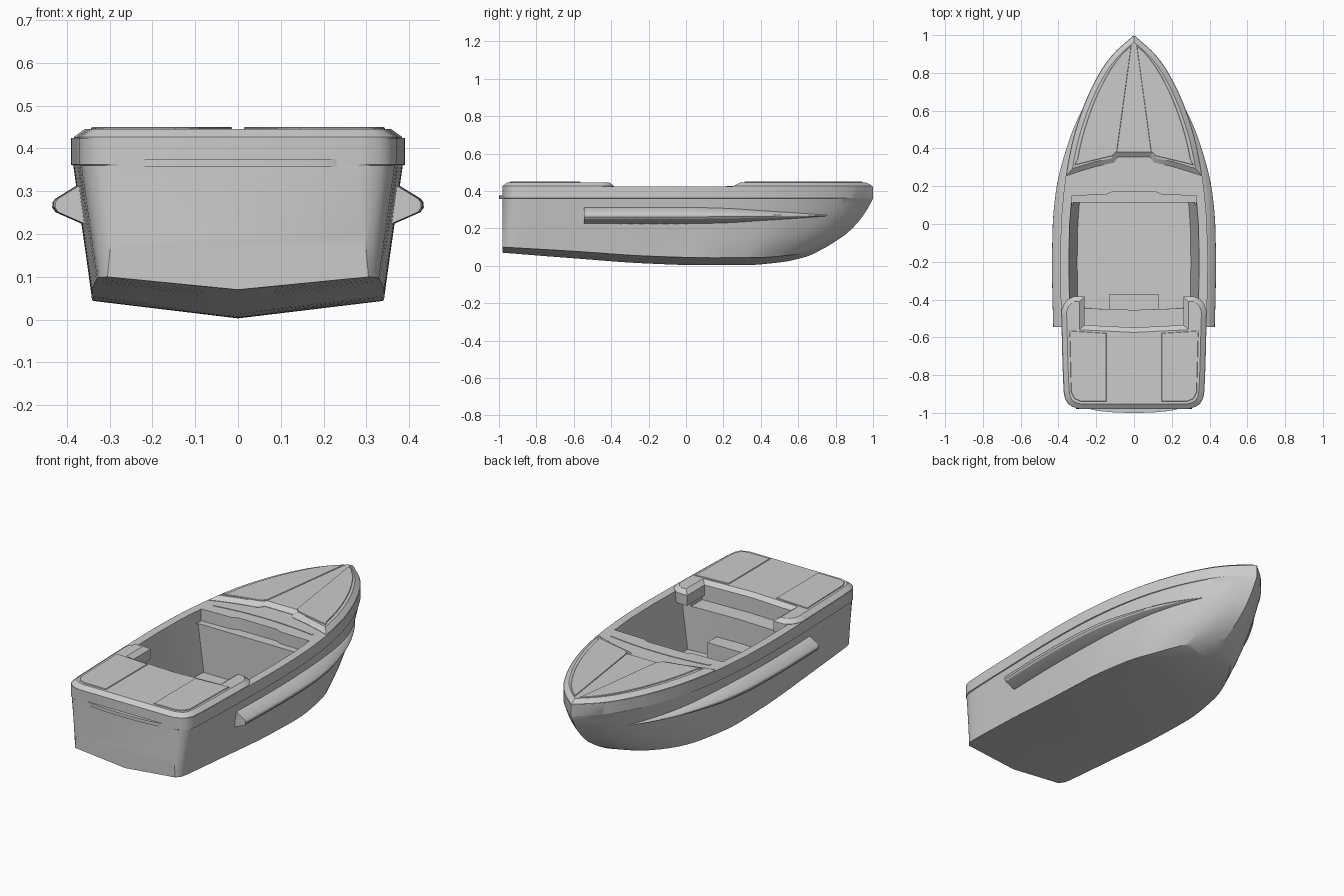
import bpy, bmesh
from math import radians, sin, cos, pi
from mathutils import Vector

if "Cube" in bpy.data.objects:
    bpy.data.objects.remove(bpy.data.objects["Cube"])


def curve(pts):
    """Smooth monotone interpolation through (t, value) pairs."""
    n = len(pts)
    d = [(pts[i+1][1]-pts[i][1])/(pts[i+1][0]-pts[i][0]) for i in range(n-1)]
    m = [d[0]] + [2*a*b/(a+b) if a*b > 0 else 0 for a, b in zip(d, d[1:])] + [d[-1]]

    def f(t):
        t = min(max(t, pts[0][0]), pts[-1][0])
        i = 0
        while i < n-2 and t > pts[i+1][0]:
            i += 1
        h = pts[i+1][0]-pts[i][0]
        s = (t-pts[i][0])/h
        return ((2*s**3-3*s*s+1)*pts[i][1] + (s**3-2*s*s+s)*h*m[i]
                + (3*s*s-2*s**3)*pts[i+1][1] + (s**3-s*s)*h*m[i+1])
    return f


def skin(name, loops, caps=(True, True)):
    """Closed loops of points joined into one skin."""
    bm = bmesh.new()
    rows = [[bm.verts.new(p) for p in loop] for loop in loops]
    for a, b in zip(rows, rows[1:]):
        for i in range(len(a)):
            j = (i+1) % len(a)
            bm.faces.new((a[i], a[j], b[j], b[i]))
    for row, cap in ((rows[0], caps[0]), (rows[-1], caps[1])):
        if cap:
            bm.faces.new(row)
    bmesh.ops.remove_doubles(bm, verts=bm.verts, dist=1e-5)
    bmesh.ops.recalc_face_normals(bm, faces=bm.faces)
    me = bpy.data.meshes.new(name)
    bm.to_mesh(me)
    bm.free()
    ob = bpy.data.objects.new(name, me)
    bpy.context.collection.objects.link(ob)
    return ob


def full(half):
    return half + [(-x, y) for x, y in reversed(half) if x > 1e-6]


def inset(loop, d):
    out = []
    for i, p in enumerate(loop):
        p, a, b = Vector(p), Vector(loop[i-1]), Vector(loop[(i+1) % len(loop)])
        e, g = (p-a).normalized(), (b-p).normalized()
        n1, n2 = Vector((-e.y, e.x)), Vector((-g.y, g.x))
        out.append(tuple(p + (n1+n2)*d/max(1+n1.dot(n2), 0.3)))
    return out


def at(loop, z):
    return [(x, y, z) for x, y in loop]


def slab(name, loop, z0, z1, bevel=0, dz=0):
    return skin(name, [at(loop, z0), at(loop, z1-dz)] + ([at(inset(loop, bevel), z1)] if bevel else []))


# Hull lines: t runs from stern (0) to stem (1)
keel_z = curve([(0, .07), (.22, .04), (.45, .012), (.62, .003), (.74, .003), (.855, .018), (.94, .05), (1, .1)])
chine_z = curve([(0, .1), (.22, .078), (.45, .052), (.65, .043), (.8, .045), (.9, .06), (.96, .08), (1, .1)])
chine_w = curve([(0, .305), (.02, .325), (.05, .33), (.4, .342), (.57, .34), (.74, .30), (.855, .22), (.94, .12), (1, 0)])
sheer_w = curve([(0, .28), (.006, .32), (.018, .35), (.04, .366), (.2, .377), (.394, .385), (.495, .38), (.596, .363),
                 (.697, .33), (.798, .272), (.899, .18), (.95, .108), (1, 0)])
stem_y = curve([(0, .75), (.25, .85), (.5, .917), (.75, .965), (1, 1)])
STERN = -.98


def rim(y):
    return sheer_w((y-STERN)/1.98)*1.015


def side_x(y, z):
    cz = chine_z((y-STERN)/1.88)
    k = (z-cz)/(.36-cz)
    t = (y-STERN)/(stem_y(k)-STERN)
    return chine_w(t)*(1-k) + sheer_w(t)*k


ts = [0, .003, .007, .012, .018, .027] + [.04 + .96*sin(i/44*pi/2) for i in range(45)]


def ring(fn):
    right = [fn(t) for t in ts]
    return right + [(-x, y, z) for x, y, z in reversed(right[:-1])]


def level(k):
    return ring(lambda t: (chine_w(t)*(1-k)+sheer_w(t)*k, STERN+t*(stem_y(k)-STERN),
                           chine_z(t)*(1-k)+.36*k))


loops = [ring(lambda t: (0, STERN+t*(.75-STERN), keel_z(t)))]
loops += [level(k/8) for k in range(9)]
loops += [ring(lambda t, z=z: (sheer_w(t)*1.015, STERN+t*1.98, z)) for z in (.362, .425)]
hull = skin("hull", loops, (False, True))

# Cockpit, dash shelf and rear seat recess cut from the hull
tub = full([(0, -.455), (.25, -.447), (.342, -.44), (.346, -.2), (.342, 0), (.332, .115), (0, .115)])
floor = [(x*.87, y) for x, y in tub]
cutters = [skin("cockpit_cutter", [at(floor, .1), at(tub, .43), at(tub, .5)]),
           slab("dash_shelf_cutter", full([(0, .1), (.329, .1), (.329, .15), (.15, .155), (.115, .17), (0, .17)]), .36, .5),
           slab("seat_recess_cutter", full([(0, -.55), (.28, -.54), (.28, -.43), (0, -.43)]), .34, .5)]
for c in cutters:
    c.hide_render = True
    mod = hull.modifiers.new("cut", 'BOOLEAN')
    mod.operation, mod.solver, mod.object = 'DIFFERENCE', 'EXACT', c
    bpy.context.view_layer.objects.active = hull
    bpy.ops.object.modifier_apply(modifier=mod.name)
    bpy.data.objects.remove(c)

# Raised foredeck with two panels
bow_ys = [.3+.65*i/16 for i in range(17)] + [.97]
slab("foredeck", full([(0, .355), (.085, .355), (.105, .325), (.2, .305), (.3, .275), (rim(.255)-.003, .255)]
     + [(rim(y)-.003, y) for y in bow_ys] + [(0, .997)]), .41, .446, .026, .019)
panel = [(.09, .385), (.115, .36), (.2, .34), (.315, .312)]
panel += [(rim(y)-.047, y) for y in bow_ys if .33 < y < .91] + [(.014, .945)]
# Raised aft deck with arms and two panels
aft_ys = [STERN+.006, -.965, -.95, -.92, -.88, -.8, -.7, -.6, -.5, -.46]
slab("aft_deck", full([(0, STERN), (.28, STERN)] + [(rim(y)-.003, y) for y in aft_ys]
     + [(.37, -.425), (.35, -.4), (.32, -.385), (.262, -.385), (.262, -.535), (0, -.548)]), .37, .446, .026, .019)
aft = [(.145, -.94), (.28, -.94), (.315, -.925), (.333, -.89), (.34, -.6), (.343, -.565), (.145, -.578)]
for s, side in ((1, "right"), (-1, "left")):
    for nm, loop in (("foredeck_panel_", panel), ("aft_panel_", aft)):
        pts = [(x*s, y) for x, y in loop][::s]
        slab(nm + side, pts, .44, .45, .002, .002)

# Side sponson rails tapering forward
size = curve([(-.545, 1), (0, 1), (.2, .9), (.4, .62), (.6, .32), (.76, .05)])
profile = [(.046, -.012), (.044, .001), (.014, .054), (.005, .061), (-.006, .063), (-.017, .057), (-.043, .001), (-.045, -.012)]
for s, side in ((1, "right"), (-1, "left")):
    sections = []
    for i in range(27):
        y = -.545 + 1.305*i/26
        h = size(y)
        sections.append([(s*(side_x(y, .268+dz*h) + (o*h if o > 0 else o)), y, .268+dz*h) for dz, o in profile])
    skin("sponson_" + side, sections)

# Curved stern ledge
slab("stern_ledge", [(.245*cos(a), -.97+.03*sin(a)) for a in [pi + pi*i/20 for i in range(21)]], .357, .375)

# Engine box on the cockpit floor
slab("engine_box", full([(0, -.47), (.13, -.47), (.13, -.37), (0, -.37)]), .09, .21)
# Curved dash trim
arc = [(x/10*.3, .25-.025*(x/10)**2) for x in range(-10, 11)]
slab("dash_trim", [(x, y-.012) for x, y in arc] + arc[::-1], .42, .428)

bpy.ops.object.select_all(action='SELECT')
bpy.context.view_layer.objects.active = hull
bpy.ops.object.shade_smooth_by_angle(angle=radians(28))
